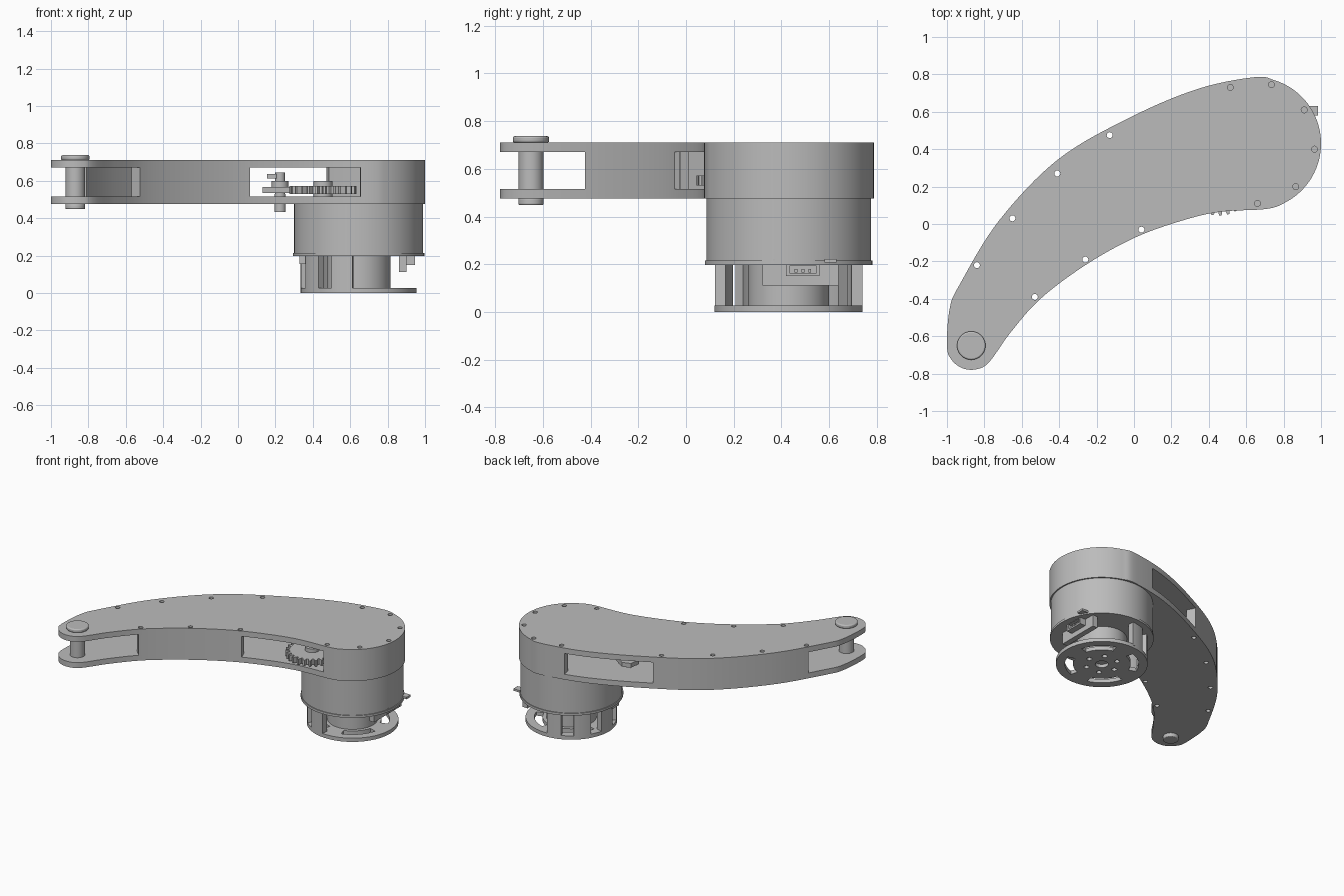
import bpy, bmesh
from math import cos, sin, radians, pi
from mathutils import Vector

cube = bpy.data.objects.get("Cube")
if cube:
    bpy.data.objects.remove(cube, do_unlink=True)

grey = bpy.data.materials.new("plain grey")
grey.use_nodes = True
colour = (0.5, 0.5, 0.5, 1)
grey.diffuse_color = colour
grey.node_tree.nodes["Principled BSDF"].inputs["Base Color"].default_value = colour

parts = []
MOTOR = Vector((0.645, 0.43))
PIN = Vector((-0.87, -0.65))
BOTTOM, TOP, PLATE = 0.475, 0.71, 0.04


def prism(name, shapes, z0, z1):
    """Extrude one or more outlines between two heights."""
    bm = bmesh.new()
    for pts in shapes:
        low = [bm.verts.new((p[0], p[1], z0)) for p in pts]
        high = [bm.verts.new((p[0], p[1], z1)) for p in pts]
        bm.faces.new(low)
        bm.faces.new(high)
        for i in range(len(pts)):
            j = (i + 1) % len(pts)
            bm.faces.new((low[i], low[j], high[j], high[i]))
    bmesh.ops.recalc_face_normals(bm, faces=bm.faces)
    mesh = bpy.data.meshes.new(name)
    bm.to_mesh(mesh)
    bm.free()
    mesh.materials.append(grey)
    obj = bpy.data.objects.new(name, mesh)
    bpy.context.collection.objects.link(obj)
    parts.append(obj)
    return obj


def polar(c, r, deg):
    return Vector((c[0] + r * cos(radians(deg)), c[1] + r * sin(radians(deg))))


def circle(c, r, n=64):
    return [polar(c, r, 360 * i / n) for i in range(n)]


def sector(c, r0, r1, a0, a1, n=12):
    angles = [a0 + (a1 - a0) * i / n for i in range(n + 1)]
    return [polar(c, r1, a) for a in angles] + [polar(c, r0, a) for a in reversed(angles)]


def box(x0, x1, y0, y1):
    return [(x0, y0), (x1, y0), (x1, y1), (x0, y1)]


def cut(obj, shapes, z0, z1):
    cutter = prism("cutter", shapes, z0, z1)
    cutter.hide_render = True
    mod = obj.modifiers.new("cut", "BOOLEAN")
    mod.operation, mod.solver, mod.object = "DIFFERENCE", "EXACT", cutter
    graph = bpy.context.evaluated_depsgraph_get()
    baked = bpy.data.meshes.new_from_object(obj.evaluated_get(graph))
    obj.modifiers.clear()
    obj.data = baked
    parts.remove(cutter)
    bpy.data.objects.remove(cutter, do_unlink=True)


def bevel(obj, width):
    mod = obj.modifiers.new("rounded rim", "BEVEL")
    mod.width, mod.segments, mod.limit_method = width, 3, "ANGLE"


# Curved arm outline, clockwise from the pin end
back_edge = [(-0.985, -0.45), (-0.93, -0.32), (-0.72, 0.02), (-0.4, 0.35), (0, 0.58), (0.35, 0.725)]
front_edge = [(0.46, 0.065), (0.25, 0.016), (0, -0.075), (-0.26, -0.22), (-0.5, -0.4), (-0.66, -0.58)]
knots = [Vector(p) for p in back_edge]
knots += [polar(MOTOR, 0.355, a) for a in range(90, -81, -17)]
knots += [Vector(p) for p in front_edge]
knots += [polar(PIN, 0.13, a) for a in (-40, -75, -110, -145, -180)]
outline = []
for i in range(len(knots)):
    a, b, c, d = (knots[(i + k) % len(knots)] for k in (-1, 0, 1, 2))
    for s in range(8):
        t = s / 8
        outline.append(0.5 * (2 * b + (c - a) * t + (2 * a - 5 * b + 4 * c - d) * t * t
                              + (3 * b - a - 3 * c + d) * t ** 3))

screws = [(-0.84, -0.22), (-0.65, 0.03), (-0.41, 0.27), (-0.13, 0.475), (0.515, 0.73),
          (0.735, 0.745), (0.91, 0.61), (0.965, 0.4), (0.865, 0.2), (0.66, 0.11),
          (0.04, -0.03), (-0.26, -0.19), (-0.53, -0.39)]
holes = [circle(p, 0.016, 16) for p in screws]

# Top and bottom plates
for name, z in (("bottom_plate", BOTTOM), ("top_plate", TOP - PLATE)):
    cut(prism(name, [outline], z, z + PLATE), holes, z - 0.1, z + 0.1)


# Side walls follow the outline between the openings
def nearest(p):
    return min(range(len(outline)), key=lambda i: (outline[i] - Vector(p)).length)


def wall(name, start, end):
    i, j = nearest(start), nearest(end)
    outer, inner = [], []
    for k in range(i, j + 1):
        t = (outline[(k + 1) % len(outline)] - outline[k - 1]).normalized()
        outer.append(outline[k])
        inner.append(outline[k] + Vector((t.y, -t.x)) * 0.065)
    obj = prism(name, [outer + inner[::-1]], BOTTOM + PLATE, TOP - PLATE)
    cut(obj, holes, BOTTOM, TOP)


wall("back_wall", (-0.86, -0.21), (-0.12, 0.52))
wall("motor_end_wall", (0.47, 0.76), (0.64, 0.075))
wall("front_wall", (0.06, -0.05), (-0.53, -0.42))

# Hinge pin at the narrow end
prism("hinge_pin", [circle(PIN, 0.052)], 0.46, 0.72)
bevel(prism("pin_top_cap", [circle(PIN, 0.076)], TOP, 0.737), 0.008)
bevel(prism("pin_bottom_cap", [circle(PIN, 0.053)], 0.448, BOTTOM), 0.006)

# Gear, link and shaft inside the arm
gear_centre = (0.455, 0.225)
teeth = 26
profile = []
for i in range(teeth):
    for step, r in ((0, 0.152), (0.35, 0.152), (0.5, 0.18), (0.8, 0.18)):
        profile.append(polar(gear_centre, r, 360 * (i + step) / teeth))
prism("drive_gear", [profile], 0.53, 0.572)
prism("gear_hub", [circle(gear_centre, 0.05, 32)], 0.515, 0.6)
shaft = (0.225, 0.4)
prism("link_bar", [[(0.13, 0.37), (0.4, 0.2), (0.46, 0.3), (0.2, 0.47), (0.14, 0.45)]], 0.535, 0.567)
prism("shaft_foot", [circle(shaft, 0.03, 24)], 0.432, 0.53)
prism("shaft", [circle(shaft, 0.027, 24)], 0.53, 0.645)
prism("shaft_collar", [circle(shaft, 0.045, 24)], 0.567, 0.6)
prism("shaft_tab", [box(0.155, 0.235, 0.38, 0.42)], 0.612, 0.635)

# Motor drum with a thin flange
prism("motor_drum", [circle(MOTOR, 0.345, 96)], 0.2, BOTTOM)
prism("drum_flange", [circle(MOTOR, 0.351, 96)], 0.198, 0.215)

# Lower housing: pillars around a core
windows = [-50, -88, -126, -164, -202, -240, -275]
half = 8
edges = [windows[0] + 360] + windows
shell = []
for a, b in zip(edges, edges[1:]):
    shell.append(sector(MOTOR, 0.265, 0.31, b + half, a - half, 24))
housing = prism("housing_pillars", shell, 0.02, 0.2)
cut(housing, [box(0.86, 1.0, 0.31, 0.65)], 0.11, 0.25)
prism("housing_core", [circle(MOTOR, 0.17)], 0.025, 0.2)

# Base disc with curved slots and bolt holes
base = prism("base_disc", [circle(MOTOR, 0.31, 96)], 0, 0.028)
slots = [sector(MOTOR, 0.195, 0.25, a - 28, a + 28) for a in range(45, 360, 90)]
bolts = [circle(polar(MOTOR, 0.11, a), 0.018, 16) for a in range(0, 360, 60)]
cut(base, slots + bolts + [circle(MOTOR, 0.045, 32)], -0.05, 0.1)

# Connectors on the housing
prism("socket_back", [box(0.86, 0.9, 0.32, 0.64)], 0.112, 0.2)
socket = prism("socket", [box(0.89, 0.945, 0.42, 0.56)], 0.15, 0.208)
cut(socket, [box(0.92, 1.0, 0.435, 0.545)], 0.162, 0.196)
prism("socket_pins", [box(0.915, 0.937, y, y + 0.012) for y in (0.455, 0.484, 0.513)], 0.165, 0.18)
prism("socket_clips", [box(0.93, 0.985, y, y + 0.05) for y in (0.365, 0.58)], 0.207, 0.222)
prism("side_connector", [box(0.33, 0.385, 0.32, 0.4)], 0.155, 0.22)

# Smooth round sides, sharp rims
bpy.ops.object.select_all(action="DESELECT")
for obj in parts:
    obj.select_set(True)
bpy.context.view_layer.objects.active = parts[0]
bpy.ops.object.shade_smooth_by_angle(angle=pi / 6)
